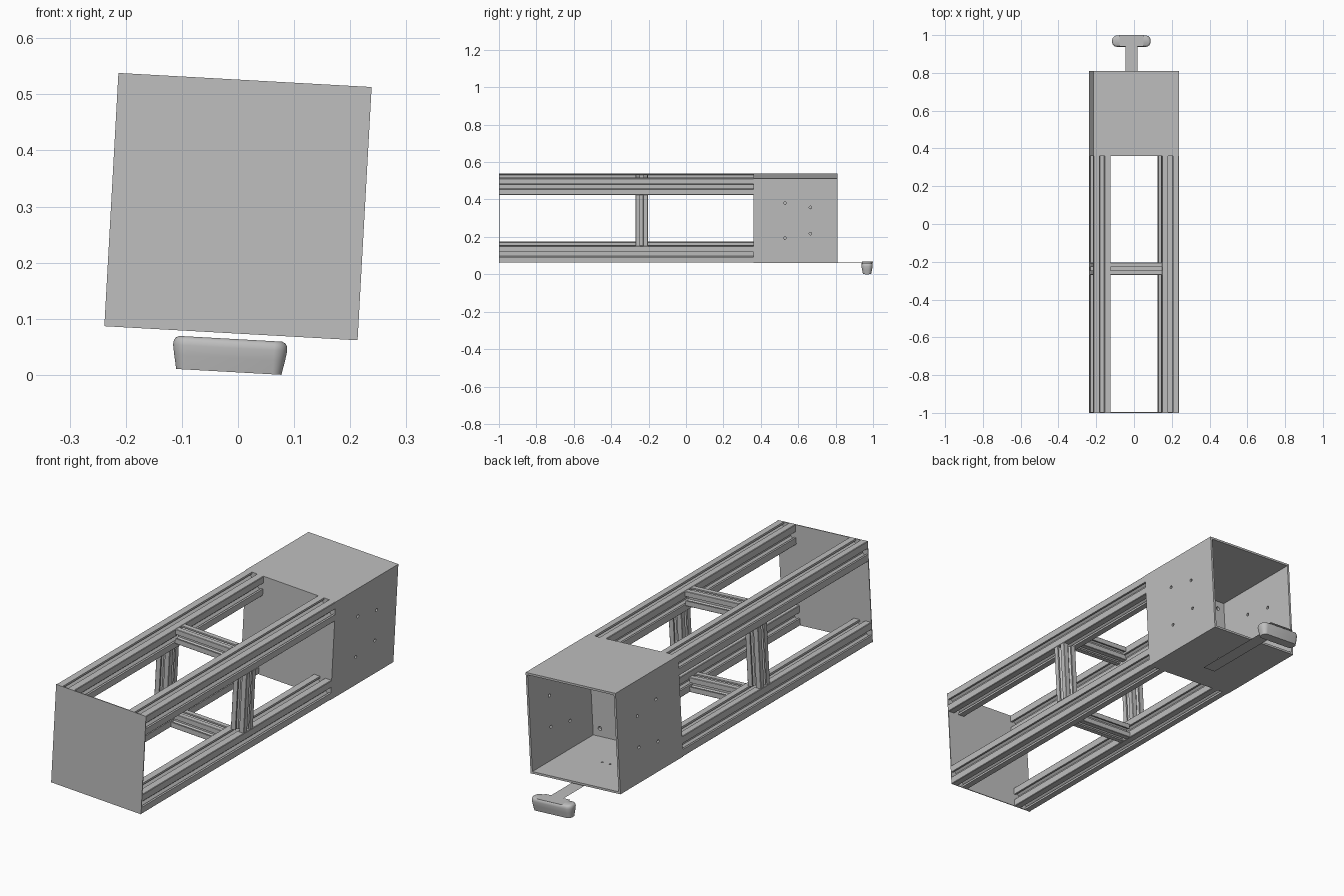
import bpy, bmesh, math
from mathutils import Matrix, Vector

if "Cube" in bpy.data.objects:
    bpy.data.objects.remove(bpy.data.objects["Cube"])

# One plain grey for the whole assembly
GREY = (0.52, 0.52, 0.52, 1)
metal = bpy.data.materials.new("light_grey_metal")
metal.use_nodes = True
metal.diffuse_color = GREY
metal.node_tree.nodes["Principled BSDF"].inputs["Base Color"].default_value = GREY

# The assembly is rolled slightly about its long axis
TILT = Matrix.Translation((0, 0, 0.30)) @ Matrix.Rotation(0.0555, 4, 'Y')
HALF = 0.226          # half side of the square section
RAIL = 0.09           # rail width
BAR = 0.066           # brace width
BOX_FRONT, BOX_BACK = 0.36, 0.81
WALL = 0.0135


def finish(name, bm, local=Matrix()):
    bmesh.ops.recalc_face_normals(bm, faces=bm.faces)
    mesh = bpy.data.meshes.new(name)
    bm.to_mesh(mesh)
    bm.free()
    mesh.materials.append(metal)
    obj = bpy.data.objects.new(name, mesh)
    bpy.context.collection.objects.link(obj)
    obj.matrix_world = TILT @ local
    return obj


def block(bm, low, high):
    low, high = Vector(low), Vector(high)
    m = Matrix.Translation((low + high) / 2) @ Matrix.Diagonal((high - low).to_4d())
    m[3][3] = 1
    return bmesh.ops.create_cube(bm, size=1, matrix=m)["verts"]


def rod(bm, centre, axis, length, radius):
    turn = Vector((0, 0, 1)).rotation_difference(Vector(axis)).to_matrix().to_4x4()
    bmesh.ops.create_cone(bm, cap_ends=True, segments=20, radius1=radius, radius2=radius,
                          depth=length, matrix=Matrix.Translation(centre) @ turn)


def extrusion(name, centre, axis, length, width):
    """Slotted square profile swept along an axis."""
    side = [(.42, .25), (.7, .55), (.8, .55), (.8, .3), (1, .3), (1, .95)]
    quarter = side + [(b, a) for a, b in reversed(side)]
    points = []
    for k in range(4):
        c, s = round(math.cos(k * math.pi / 2)), round(math.sin(k * math.pi / 2))
        points += [(x * c - y * s, x * s + y * c) for x, y in quarter]
    bm = bmesh.new()
    face = bm.faces.new([bm.verts.new((x * width / 2, y * width / 2, -length / 2))
                         for x, y in points])
    new = bmesh.ops.extrude_face_region(bm, geom=[face])["geom"]
    bmesh.ops.translate(bm, vec=(0, 0, length),
                        verts=[g for g in new if isinstance(g, bmesh.types.BMVert)])
    # Extruding leaves the start cap out, so close it again
    edges = [e for e in bm.edges if e.is_boundary]
    if edges:
        bmesh.ops.contextual_create(bm, geom=edges)
    turn = {'X': Matrix.Rotation(math.pi / 2, 4, 'Y'),
            'Y': Matrix.Rotation(math.pi / 2, 4, 'X'), 'Z': Matrix()}[axis]
    return finish(name, bm, Matrix.Translation(centre) @ turn)


# Four long rails
r = HALF - RAIL / 2
for sx, side in ((-1, "right"), (1, "left")):
    for sz, level in ((-1, "lower"), (1, "upper")):
        extrusion(f"{level}_{side}_rail", (sx * r, (BOX_FRONT - 0.996) / 2, sz * r), 'Y',
                  BOX_FRONT + 0.996, RAIL)

# Brace ring between the rails, flush with the outer faces
b = HALF - BAR / 2
span = 2 * (HALF - RAIL)
for s, level, side in ((-1, "lower", "right"), (1, "upper", "left")):
    extrusion(f"{level}_cross_brace", (0, -0.237, s * b), 'X', span, BAR)
    extrusion(f"{side}_upright_brace", (s * b, -0.237, 0), 'Z', span, BAR)

# Thin front plate
bm = bmesh.new()
block(bm, (-HALF, -1, -HALF), (HALF, -0.996, HALF))
finish("front_plate", bm)

# Box, open at the back
bm = bmesh.new()
block(bm, (-HALF, BOX_FRONT, -HALF), (HALF, BOX_BACK, HALF))
mouth = max(bm.faces, key=lambda f: f.calc_center_median().y)
bmesh.ops.inset_region(bm, faces=[mouth], thickness=WALL)
new = bmesh.ops.extrude_face_region(bm, geom=[mouth])["geom"]
bmesh.ops.translate(bm, vec=(0, BOX_FRONT + WALL - BOX_BACK, 0),
                    verts=[g for g in new if isinstance(g, bmesh.types.BMVert)])
if mouth.is_valid:
    bmesh.ops.delete(bm, geom=[mouth], context='FACES_ONLY')
box = finish("rear_box", bm)

# Screw holes in the side walls, front wall and floor
bm = bmesh.new()
for s in (-1, 1):
    rod(bm, (0, 0.53, s * 0.094), (1, 0, 0), 1, 0.007)
    rod(bm, (0, 0.665, s * 0.07), (1, 0, 0), 1, 0.007)
    rod(bm, (s * 0.02, 0.59, -HALF), (0, 0, 1), 0.08, 0.005)
    for t in (-1, 1):
        rod(bm, (s * r, BOX_FRONT, t * r), (0, 1, 0), 0.08, 0.009)
cutter = finish("hole_cutter", bm)
cutter.hide_render = True
mod = box.modifiers.new("holes", 'BOOLEAN')
mod.operation, mod.solver, mod.object = 'DIFFERENCE', 'EXACT', cutter
bpy.context.view_layer.update()
bpy.context.view_layer.objects.active = box
bpy.ops.object.modifier_apply(modifier=mod.name)
bpy.data.objects.remove(cutter)

# Flat T-shaped arm under the box
ARM_TOP, ARM_LOW = -HALF, -HALF - 0.009
bm = bmesh.new()
outline = [(-.032, .5), (.032, .5), (.032, .94), (.063, .94),
           (.063, 1), (-.063, 1), (-.063, .94), (-.032, .94)]
face = bm.faces.new([bm.verts.new((x, y, ARM_LOW)) for x, y in outline])
bmesh.ops.solidify(bm, geom=[face], thickness=ARM_TOP - ARM_LOW)
low = min(v.co.z for v in bm.verts)
bmesh.ops.translate(bm, vec=(0, 0, ARM_LOW - low), verts=bm.verts)
finish("support_arm", bm)

# Tapered foot with rounded ends and a rounded upper rim
bm = bmesh.new()
rings = []
for z, inset in ((-.295, .009), (-.27, .004), (-.252, .001), (-.244, .002),
                 (-.239, .005), (-.236, .011)):
    ring = []
    for i in range(32):
        a = 2 * math.pi * (i + 0.5) / 32
        cx = math.copysign(0.076, math.cos(a))
        cy = math.copysign(0.004, math.sin(a))
        rad = 0.027 - inset
        ring.append(bm.verts.new((cx + rad * math.cos(a), 0.968 + cy + rad * math.sin(a), z)))
    rings.append(ring)
for lower, upper in zip(rings, rings[1:]):
    for i in range(32):
        j = (i + 1) % 32
        bm.faces.new((lower[i], lower[j], upper[j], upper[i]))
bm.faces.new(rings[0])
bm.faces.new(rings[-1])
foot = finish("foot", bm)
bpy.ops.object.select_all(action='DESELECT')
foot.select_set(True)
bpy.context.view_layer.objects.active = foot
bpy.ops.object.shade_smooth_by_angle(angle=math.radians(40))
